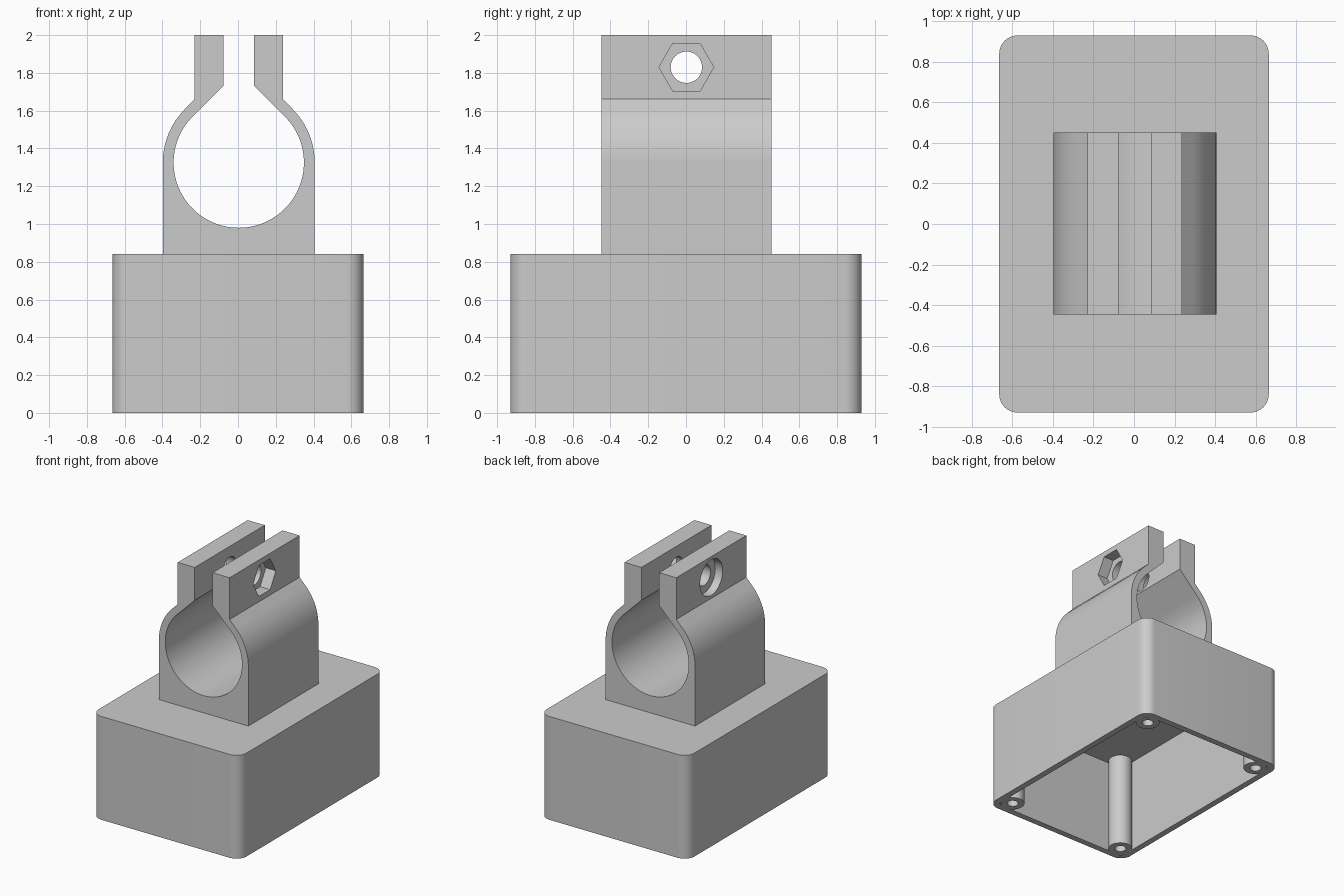
import bpy
import bmesh
from math import sin, cos, pi, radians
from mathutils import Matrix, Vector

if "Cube" in bpy.data.objects:
    bpy.data.objects.remove(bpy.data.objects["Cube"])

grey = bpy.data.materials.new("plain grey")
grey.use_nodes = True
COLOR = (0.6, 0.6, 0.6, 1)
grey.diffuse_color = COLOR
grey.node_tree.nodes["Principled BSDF"].inputs["Base Color"].default_value = COLOR


def arc(cx, cy, r, start, end, steps):
    """Points along a circular arc, angles in degrees."""
    angles = [radians(start + (end - start) * i / steps) for i in range(steps + 1)]
    return [(cx + r * cos(a), cy + r * sin(a)) for a in angles]


def prism(name, outline, low, high, axis="z"):
    """Extrude a 2D outline along an axis into a closed solid."""
    place = {
        "x": lambda u, v, w: (w, u, v),
        "y": lambda u, v, w: (u, w, v),
        "z": lambda u, v, w: (u, v, w),
    }[axis]
    bm = bmesh.new()
    face = bm.faces.new([bm.verts.new(place(u, v, low)) for u, v in outline])
    ext = bmesh.ops.extrude_face_region(bm, geom=[face])
    verts = [g for g in ext["geom"] if isinstance(g, bmesh.types.BMVert)]
    bmesh.ops.translate(bm, verts=verts, vec=Vector(place(0, 0, high - low)))
    bmesh.ops.recalc_face_normals(bm, faces=bm.faces)
    mesh = bpy.data.meshes.new(name)
    bm.to_mesh(mesh)
    bm.free()
    mesh.materials.append(grey)
    obj = bpy.data.objects.new(name, mesh)
    bpy.context.collection.objects.link(obj)
    return obj


def combine(target, tool, operation):
    """Apply a boolean and remove the tool."""
    bpy.context.view_layer.objects.active = target
    mod = target.modifiers.new("boolean", "BOOLEAN")
    mod.operation = operation
    mod.solver = "EXACT"
    mod.object = tool
    bpy.ops.object.modifier_apply(modifier=mod.name)
    bpy.data.objects.remove(tool)


def circle(cx, cy, r, sides=48):
    return arc(cx, cy, r, 0, 360, sides)[:-1]


def rounded_rect(hx, hy, r):
    pts = []
    for i, (sx, sy) in enumerate([(1, 1), (-1, 1), (-1, -1), (1, -1)]):
        pts += arc(sx * (hx - r), sy * (hy - r), r, i * 90, i * 90 + 90, 10)
    return pts


# Hollow box, open underneath
BOX_TOP, CEILING = 0.84, 0.77
box = prism("box_shell", rounded_rect(0.665, 0.93, 0.09), 0, BOX_TOP)
combine(box, prism("cavity", rounded_rect(0.615, 0.88, 0.04), -0.1, CEILING), "DIFFERENCE")

# Four screw posts with blind holes
for sx in (-1, 1):
    for sy in (-1, 1):
        x, y = sx * 0.535, sy * 0.80
        combine(box, prism("post", circle(x, y, 0.09), 0, CEILING + 0.02), "UNION")
        combine(box, prism("post_hole", circle(x, y, 0.043, 32), -0.1, 0.6), "DIFFERENCE")

# Split ring clamp: half outline from the gap around the outside, then the bore
CX, CZ, R_OUT, R_IN, GAP, EAR = 0.004, 1.325, 0.402, 0.345, 0.08, 0.233
diag = 2 ** 0.5
outer_half = [(GAP, 2.0), (EAR, 2.0), (EAR, CZ + R_OUT * diag - EAR)]
outer_half += arc(0, CZ, R_OUT, 45, 0, 16) + [(R_OUT, BOX_TOP - 0.02)]
bore = [(-GAP, CZ + R_IN * diag - GAP)] + arc(0, CZ, R_IN, 135, 405, 80)
bore += [(GAP, CZ + R_IN * diag - GAP)]
outline = outer_half + [(-u, v) for u, v in reversed(outer_half)] + bore
clamp = prism("split_clamp", [(u + CX, v) for u, v in outline], -0.447, 0.452, "y")

# Bolt hole, hex nut pocket on one ear and round head pocket on the other
BOLT_Z = 1.83
bolt = circle(0.002, BOLT_Z, 0.083)
pocket = circle(0.002, BOLT_Z, 0.145)
nut = circle(0.002, BOLT_Z, 0.145, 6)
combine(clamp, prism("bolt_hole", bolt, -0.5, 0.5, "x"), "DIFFERENCE")
combine(clamp, prism("nut_pocket", nut, CX + EAR - 0.09, 0.5, "x"), "DIFFERENCE")
combine(clamp, prism("head_pocket", pocket, -0.5, CX - EAR + 0.066, "x"), "DIFFERENCE")

# Smooth curved walls, keep corners crisp
for obj in (box, clamp):
    bpy.ops.object.select_all(action="DESELECT")
    obj.select_set(True)
    bpy.context.view_layer.objects.active = obj
    bpy.ops.object.shade_smooth_by_angle(angle=radians(30))
